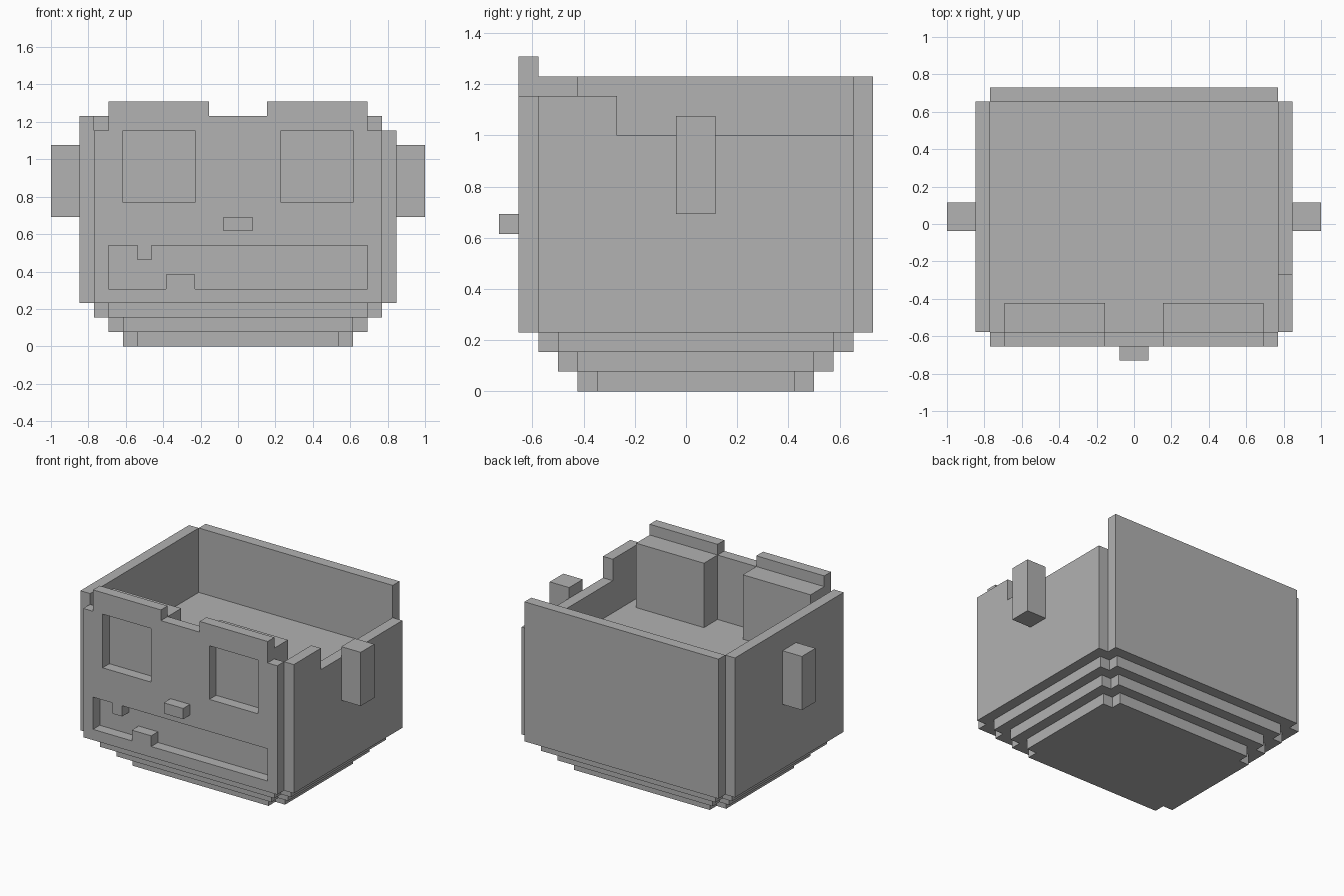
import bpy, bmesh
from mathutils import Vector

U = 1 / 13  # one block of the grid

cube = bpy.data.objects.get("Cube")
if cube:
    bpy.data.objects.remove(cube, do_unlink=True)

stone = bpy.data.materials.new("plain grey")
stone.use_nodes = True
GREY = (0.445, 0.445, 0.445, 1)
stone.diffuse_color = GREY
stone.node_tree.nodes["Principled BSDF"].inputs["Base Color"].default_value = GREY


def rect(a0, a1, b0, b1):
    return [(a0, b0), (a1, b0), (a1, b1), (a0, b1)]


def prism(name, axis, lo, hi, *loops):
    """Extrude an outline (further loops are holes) along an axis, in blocks."""
    curve = bpy.data.curves.new(name, "CURVE")
    curve.dimensions = "2D"
    curve.fill_mode = "BOTH"
    curve.extrude = (hi - lo) / 2
    for loop in loops:
        spline = curve.splines.new("POLY")
        spline.points.add(len(loop) - 1)
        for point, (a, b) in zip(spline.points, loop):
            point.co = (a, b, 0, 1)
        spline.use_cyclic_u = True
    helper = bpy.data.objects.new(name + " outline", curve)
    bpy.context.collection.objects.link(helper)
    graph = bpy.context.evaluated_depsgraph_get()
    mesh = bpy.data.meshes.new_from_object(helper.evaluated_get(graph))
    bpy.data.objects.remove(helper, do_unlink=True)
    bpy.data.curves.remove(curve)

    bm = bmesh.new()
    bm.from_mesh(mesh)
    for v in bm.verts:
        a, b, c = v.co
        c += (lo + hi) / 2
        v.co = Vector({"x": (c, a, b), "y": (a, c, b), "z": (a, b, c)}[axis]) * U
    bmesh.ops.remove_doubles(bm, verts=bm.verts, dist=0.001)
    bmesh.ops.recalc_face_normals(bm, faces=bm.faces)
    bm.to_mesh(mesh)
    bm.free()
    for poly in mesh.polygons:
        poly.use_smooth = False
    mesh.materials.clear()
    mesh.materials.append(stone)
    mesh.name = name
    obj = bpy.data.objects.new(name, mesh)
    bpy.context.collection.objects.link(obj)
    return obj


# Stepped base: each layer is a rectangle with notched corners
for i, name in enumerate(("base_bottom", "base_middle", "base_top")):
    x, f, b = 8 + i, -5.5 - i, 6.5 + i
    prism(name, "z", i, i + 1, [
        (-x, f + 1), (1 - x, f + 1), (1 - x, f), (x - 1, f), (x - 1, f + 1), (x, f + 1),
        (x, b - 1), (x - 1, b - 1), (x - 1, b), (1 - x, b), (1 - x, b - 1), (-x, b - 1)])

# Filled lower half, whose top is the floor of the hollow
prism("inner_floor", "z", 3, 10, rect(-10, 10, -7.5, 8.5))

# Front wall with raised brows, eye openings and a toothed mouth opening
half = [(10, 3), (10, 15), (9, 15), (9, 17), (2, 17), (2, 16)]
outline = half + [(-x, z) for x, z in reversed(half)]
mouth = [(-9, 4), (-5, 4), (-5, 5), (-3, 5), (-3, 4), (9, 4),
         (9, 7), (-6, 7), (-6, 6), (-7, 6), (-7, 7), (-9, 7)]
prism("front_wall", "y", -8.5, -7.5, outline,
      rect(3, 8, 10, 15), rect(-8, -3, 10, 15), mouth)

# Back wall and the uneven side walls
prism("back_wall", "y", 8.5, 9.5, rect(-10, 10, 3, 16))
prism("right_wall", "x", -11, -10, rect(-7.5, 8.5, 3, 16))
prism("left_wall", "x", 10, 11, [(-7.5, 3), (8.5, 3), (8.5, 13),
                                 (-3.5, 13), (-3.5, 15), (-7.5, 15)])

# Eye backings and ears, one on each side
for side, s in (("left", 1), ("right", -1)):
    x0, x1 = sorted((2 * s, 9 * s))
    prism(side + "_eye_backing", "y", -7.5, -5.5, rect(x0, x1, 10, 16))
    e0, e1 = sorted((11 * s, 13 * s))
    prism(side + "_ear", "x", e0, e1, rect(-0.5, 1.5, 9, 14))

# Nose
prism("nose", "y", -9.5, -8.5, rect(-1, 1, 8, 9))
